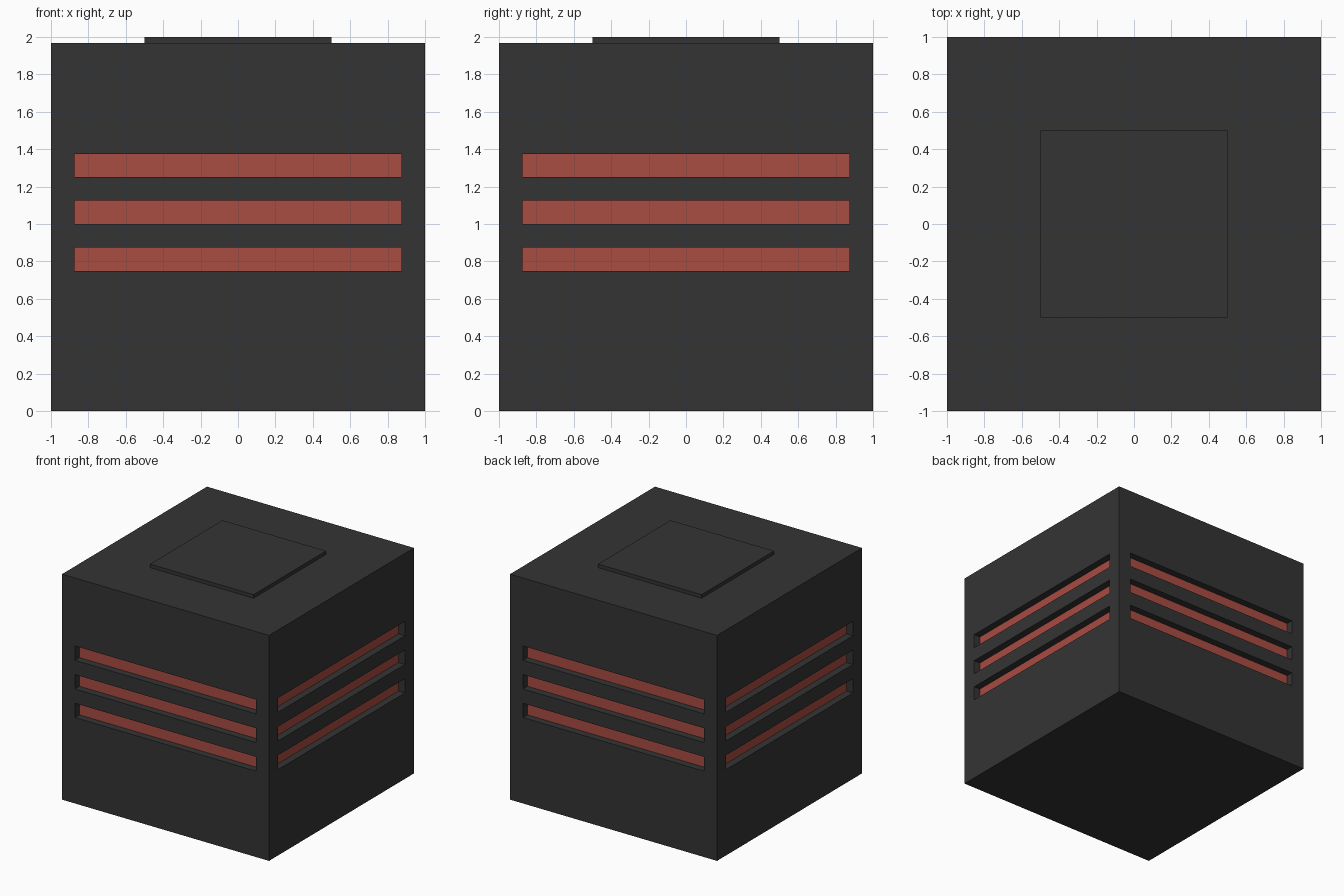
import bpy, bmesh
from mathutils import Matrix, Vector
from math import pi

if "Cube" in bpy.data.objects:
    bpy.data.objects.remove(bpy.data.objects["Cube"])


def material(name, rgb):
    m = bpy.data.materials.new(name)
    m.diffuse_color = (*rgb, 1)
    m.use_nodes = True
    m.node_tree.nodes["Principled BSDF"].inputs["Base Color"].default_value = m.diffuse_color
    return m


def add_box(bm, lo, hi, turn=0):
    lo, hi = Vector(lo), Vector(hi)
    mat = (Matrix.Rotation(turn, 4, 'Z') @ Matrix.Translation((lo + hi) / 2)
           @ Matrix.Diagonal((*(hi - lo), 1)))
    bmesh.ops.create_cube(bm, size=1, matrix=mat)


def make_object(name, bm, mats=()):
    me = bpy.data.meshes.new(name)
    bm.to_mesh(me)
    bm.free()
    for m in mats:
        me.materials.append(m)
    ob = bpy.data.objects.new(name, me)
    bpy.context.collection.objects.link(ob)
    return ob


dark = material("dark_grey", (0.034, 0.034, 0.034))
red = material("dull_red", (0.392, 0.072, 0.054))
TOP, DEPTH = 1.969, 0.0625

# Main block
bm = bmesh.new()
add_box(bm, (-1, -1, 0), (1, 1, TOP))
body = make_object("body", bm, (dark, red))

# Three vent slots on each of the four sides
bm = bmesh.new()
for side in range(4):
    for z in (0.75, 1.0, 1.25):
        add_box(bm, (-0.875, -1.1, z), (0.875, -1 + DEPTH, z + 0.125), side * pi / 2)
cutter = make_object("slot_cutter", bm, (dark,))
cutter.hide_render = True

mod = body.modifiers.new("slots", 'BOOLEAN')
mod.operation = 'DIFFERENCE'
mod.solver = 'EXACT'
mod.object = cutter
bpy.context.view_layer.objects.active = body
bpy.ops.object.modifier_apply(modifier=mod.name)
bpy.data.objects.remove(cutter)

# Slot backs are red: outward-facing side faces lying at the slot depth
for p in body.data.polygons:
    back = abs(p.center.dot(p.normal) - (1 - DEPTH)) < 0.005 and abs(p.normal.z) < 0.1
    p.material_index = 1 if back else 0

# Raised square plate on top
bm = bmesh.new()
add_box(bm, (-0.5, -0.5, TOP), (0.5, 0.5, 2))
make_object("top_plate", bm, (dark,))
